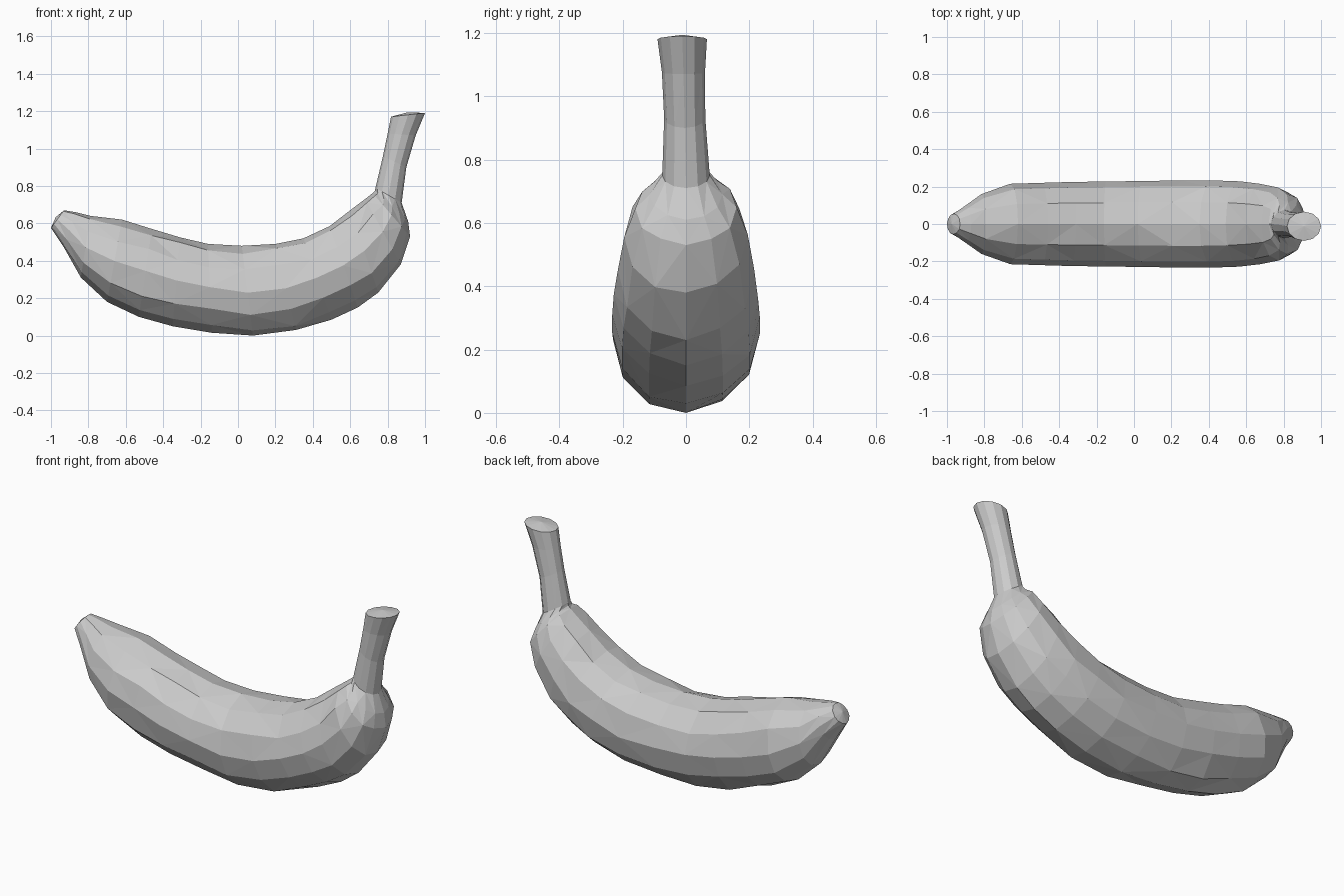
import bpy, bmesh, math, random

if "Cube" in bpy.data.objects:
    bpy.data.objects.remove(bpy.data.objects["Cube"], do_unlink=True)

random.seed(4)
SIDES = 12

skin = bpy.data.materials.new("plain grey")
skin.use_nodes = True
grey = (0.6, 0.6, 0.6, 1)
skin.diffuse_color = grey
skin.node_tree.nodes["Principled BSDF"].inputs["Base Color"].default_value = grey

# Cross-sections along the fruit: inner x, z; outer x, z; half width
body = [
    (-0.93, 0.67, -1.00, 0.575, 0.055),
    (-0.87, 0.66, -0.93, 0.47, 0.10),
    (-0.79, 0.64, -0.84, 0.31, 0.16),
    (-0.62, 0.62, -0.70, 0.18, 0.215),
    (-0.46, 0.57, -0.53, 0.10, 0.22),
    (-0.31, 0.525, -0.35, 0.05, 0.225),
    (-0.16, 0.49, -0.14, 0.015, 0.227),
    (0.02, 0.48, 0.08, 0.0, 0.23),
    (0.20, 0.49, 0.31, 0.03, 0.233),
    (0.35, 0.52, 0.50, 0.085, 0.233),
    (0.49, 0.585, 0.64, 0.15, 0.228),
    (0.60, 0.67, 0.75, 0.23, 0.215),
    (0.68, 0.73, 0.87, 0.38, 0.195),
    (0.72, 0.762, 0.92, 0.53, 0.16),
    (0.732, 0.775, 0.91, 0.61, 0.115),
]
stem = [
    (0.735, 0.79, 0.875, 0.71, 0.075),
    (0.775, 0.96, 0.90, 0.90, 0.065),
    (0.80, 1.08, 0.95, 1.07, 0.068),
    (0.818, 1.17, 1.00, 1.19, 0.078),
]


def add_ring(bm, section, wobble, shift):
    """Elliptical ring between the inner and outer profile points."""
    xi, zi, xo, zo, half = section
    ring = []
    for i in range(SIDES):
        a = math.tau * i / SIDES
        c, s = math.cos(a), math.sin(a)
        t = (1 - c) / 2
        if abs(s) > 0.1:
            t += random.uniform(-wobble, wobble)
        ring.append(bm.verts.new((xi + (xo - xi) * t, half * s + shift,
                                  zi + (zo - zi) * t)))
    return ring


def cap(bm, ring, offset):
    """Shallow faceted cap closing an end ring."""
    mid = [sum(v.co[k] for v in ring) / SIDES + offset[k] for k in range(3)]
    tip = bm.verts.new(mid)
    for i in range(SIDES):
        bm.faces.new((ring[i], ring[(i + 1) % SIDES], tip))


# Body and stem lofted as one skin
bm = bmesh.new()
rings = [add_ring(bm, s, 0.025, 0) for s in body]
rings += [add_ring(bm, s, 0, -0.004 * i) for i, s in enumerate(stem)]
for n, (r, q) in enumerate(zip(rings, rings[1:])):
    for i in range(SIDES):
        j = (i + 1) % SIDES
        if (n + i) % 2:
            bm.faces.new((r[i], r[j], q[j]))
            bm.faces.new((r[i], q[j], q[i]))
        else:
            bm.faces.new((r[i], r[j], q[i]))
            bm.faces.new((r[j], q[j], q[i]))
cap(bm, rings[0], (-0.01, 0, 0.01))
cap(bm, rings[-1], (0, 0, 0.014))
bmesh.ops.recalc_face_normals(bm, faces=bm.faces)

mesh = bpy.data.meshes.new("banana")
bm.to_mesh(mesh)
bm.free()
mesh.materials.append(skin)
banana = bpy.data.objects.new("banana", mesh)
bpy.context.collection.objects.link(banana)
